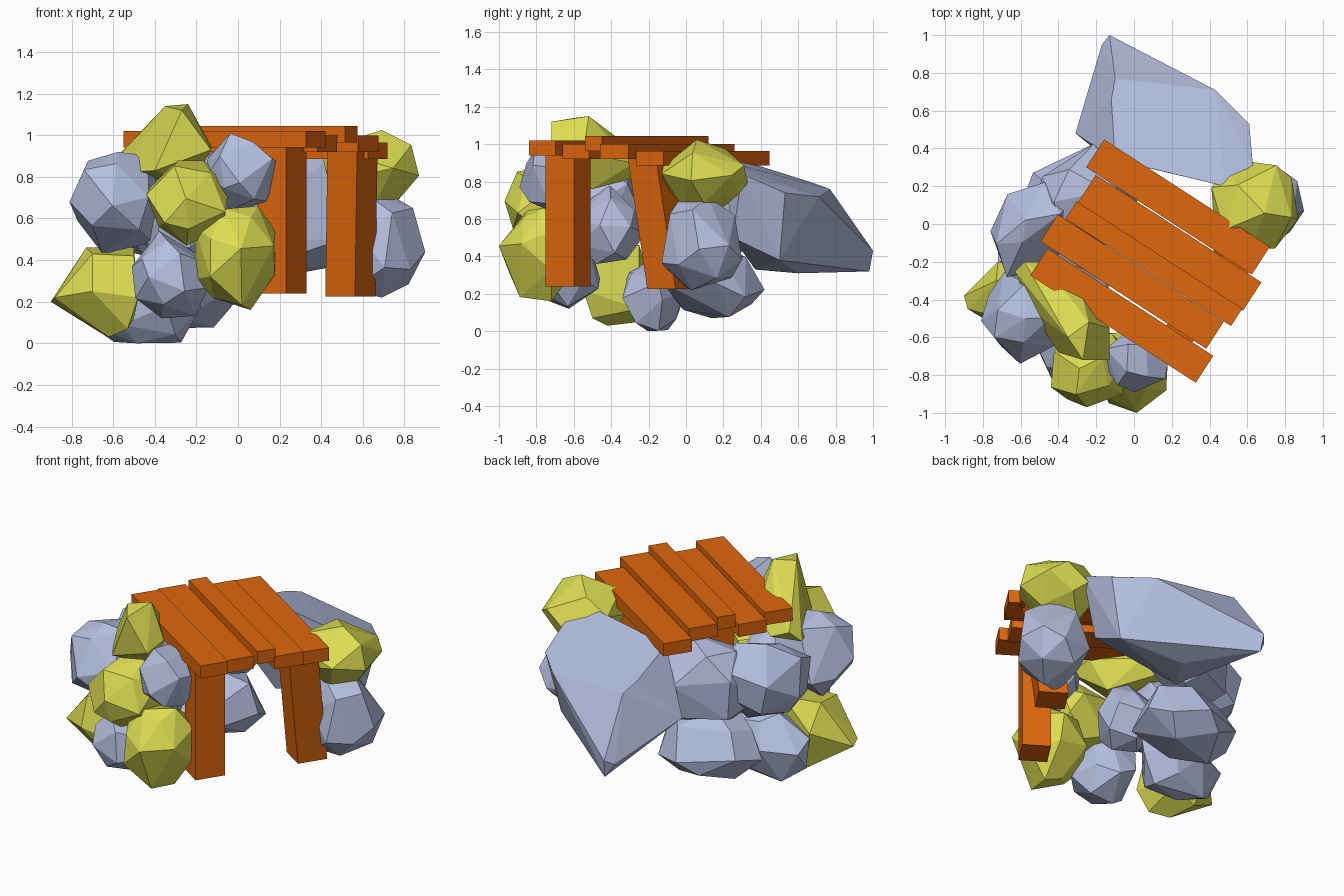
import bpy, bmesh, math, random
from mathutils import Vector, Matrix

if "Cube" in bpy.data.objects:
    bpy.data.objects.remove(bpy.data.objects["Cube"])


def material(name, color):
    m = bpy.data.materials.new(name)
    m.diffuse_color = color
    m.use_nodes = True
    m.node_tree.nodes["Principled BSDF"].inputs["Base Color"].default_value = m.diffuse_color
    return m


WOOD = material("wood_orange", (0.74, 0.135, 0.004, 1))
ORE = material("ore_yellow", (0.72, 0.72, 0.085, 1))
STONE = material("stone_blue_grey", (0.46, 0.52, 0.74, 1))
ANGLE = math.atan2(-0.57, 0.88)  # direction the timber frame faces


def finish(name, bm, mat):
    bmesh.ops.recalc_face_normals(bm, faces=bm.faces[:])
    me = bpy.data.meshes.new(name)
    bm.to_mesh(me)
    bm.free()
    ob = bpy.data.objects.new(name, me)
    bpy.context.collection.objects.link(ob)
    me.materials.append(mat)
    return ob


def hull(points, flat=8):
    """Convex faceted stone from a point cloud."""
    bm = bmesh.new()
    for p in points:
        bm.verts.new(p)
    res = bmesh.ops.convex_hull(bm, input=bm.verts[:])
    junk = {e for k in ("geom_interior", "geom_unused") for e in res[k]
            if isinstance(e, bmesh.types.BMVert)}
    bmesh.ops.delete(bm, geom=list(junk), context='VERTS')
    bmesh.ops.dissolve_limit(bm, angle_limit=math.radians(flat),
                             verts=bm.verts[:], edges=bm.edges[:])
    return bm


def rock(name, lo, hi, seed, mat=STONE, shear=0.0, count=19):
    """Irregular stone fitted to the box lo..hi."""
    rng = random.Random(seed)
    pts = []
    for i in range(count):
        z = 1 - 2 * (i + 0.5) / count
        a = i * 2.39996 + rng.uniform(-0.35, 0.35)
        r = math.sqrt(1 - z * z)
        pts.append(Vector((r * math.cos(a), r * math.sin(a), z)) * rng.uniform(0.9, 1.12))
    turn = Matrix.Rotation(rng.uniform(0, 6), 3, 'X') @ Matrix.Rotation(rng.uniform(0, 6), 3, 'Y')
    pts = [turn @ p for p in pts]
    for p in pts:
        p.x += shear * p.y
    for k in range(3):
        a, b = min(p[k] for p in pts), max(p[k] for p in pts)
        for p in pts:
            p[k] = lo[k] + (p[k] - a) / (b - a) * (hi[k] - lo[k])
    return finish(name, hull(pts), mat)


def timber(name, bottom, top, sx, sy):
    """Rectangular beam between two levels, turned to the frame direction."""
    bm = bmesh.new()
    bmesh.ops.create_cube(bm, size=1)
    rot = Matrix.Rotation(ANGLE, 3, 'Z')
    for v in bm.verts:
        base = Vector(top if v.co.z > 0 else bottom)
        v.co = base + rot @ Vector((v.co.x * sx, v.co.y * sy, 0))
    return finish(name, bm, WOOD)


# Roof planks: centre x, y, underside z, width
planks = [(0.233, 0.09, 0.885, 0.175), (0.187, -0.10, 0.92, 0.18),
          (0.105, -0.21, 0.965, 0.11), (-0.01, -0.305, 0.92, 0.17),
          (-0.065, -0.485, 0.94, 0.17)]
for i, (x, y, z, w) in enumerate(planks):
    timber(f"roof_plank_{i + 1}", (x, y, z), (x, y, z + 0.08), 1.045, w)

# Door posts, the second one leaning
timber("left_post", (0.21, -0.63, 0.24), (0.21, -0.63, 0.945), 0.165, 0.18)
timber("right_post", (0.54, -0.085, 0.225), (0.55, -0.19, 0.93), 0.17, 0.18)

# Large pointed slab at the back
finish("back_boulder", hull([
    (-0.13, 1.0, 0.43), (-0.17, 0.95, 0.40), (-0.12, 0.98, 0.32), (-0.31, 0.48, 0.55),
    (-0.12, 0.66, 0.80), (-0.10, 0.77, 0.76), (0.43, 0.71, 0.72), (0.61, 0.53, 0.74),
    (0.63, 0.30, 0.84), (0.48, 0.20, 0.91), (-0.10, 0.34, 0.90), (0.15, 0.60, 0.31),
    (0.0, 0.37, 0.33), (0.52, 0.50, 0.38), (0.5, 0.25, 0.5), (-0.15, 0.35, 0.5)], 4), STONE)

# Slanting ore stone beside the roof
finish("upper_ore", hull([
    (-0.35, -0.60, 1.14), (-0.24, -0.52, 1.15), (-0.27, -0.72, 1.12), (-0.18, -0.60, 1.05),
    (-0.13, -0.55, 0.95), (-0.13, -0.72, 0.93), (-0.58, -0.20, 0.90), (-0.63, -0.25, 0.84),
    (-0.55, -0.45, 0.82), (-0.45, -0.20, 0.84), (-0.40, -0.68, 0.83), (-0.22, -0.50, 0.76),
    (-0.30, -0.28, 0.90), (-0.46, -0.45, 1.02), (-0.36, -0.36, 1.03)]), ORE)

# Pointed ore stone at lower left
finish("left_low_ore", hull([
    (-0.90, -0.38, 0.20), (-0.88, -0.45, 0.22), (-0.73, -0.30, 0.46), (-0.70, -0.50, 0.43),
    (-0.50, -0.50, 0.42), (-0.50, -0.25, 0.46), (-0.48, -0.55, 0.22), (-0.50, -0.25, 0.12),
    (-0.62, -0.42, 0.03), (-0.70, -0.56, 0.25), (-0.72, -0.20, 0.30), (-0.66, -0.25, 0.05),
    (-0.53, -0.50, 0.07)]), ORE)

# Blue-grey stones
rock("right_low_stone", (0.46, -0.13, 0.22), (0.90, 0.30, 0.72), 3)
rock("rear_stone", (-0.56, -0.04, 0.42), (0.02, 0.43, 0.93), 5, shear=0.4)
rock("left_stone", (-0.76, -0.28, 0.42), (-0.32, 0.22, 0.91), 8, shear=0.3)
rock("left_front_stone", (-0.81, -0.74, 0.43), (-0.36, -0.25, 0.92), 11)
rock("rear_low_stone", (-0.60, -0.14, 0.07), (0.03, 0.42, 0.48), 13)
rock("left_low_stone", (-0.72, -0.34, 0.0), (-0.18, 0.0, 0.40), 17)
rock("front_low_stone", (-0.51, -0.84, 0.12), (-0.14, -0.46, 0.54), 19)
rock("front_upper_stone", (-0.15, -0.89, 0.64), (0.18, -0.56, 1.01), 23)
rock("inner_stone", (-0.50, -0.58, 0.36), (-0.12, -0.22, 0.78), 29)

# Yellow ore stones
rock("right_upper_ore", (0.41, -0.13, 0.63), (0.87, 0.33, 1.025), 31, ORE)
rock("front_low_ore", (-0.21, -1.0, 0.16), (0.18, -0.57, 0.66), 41, ORE)
rock("front_middle_ore", (-0.44, -0.97, 0.47), (-0.04, -0.58, 0.88), 43, ORE)
